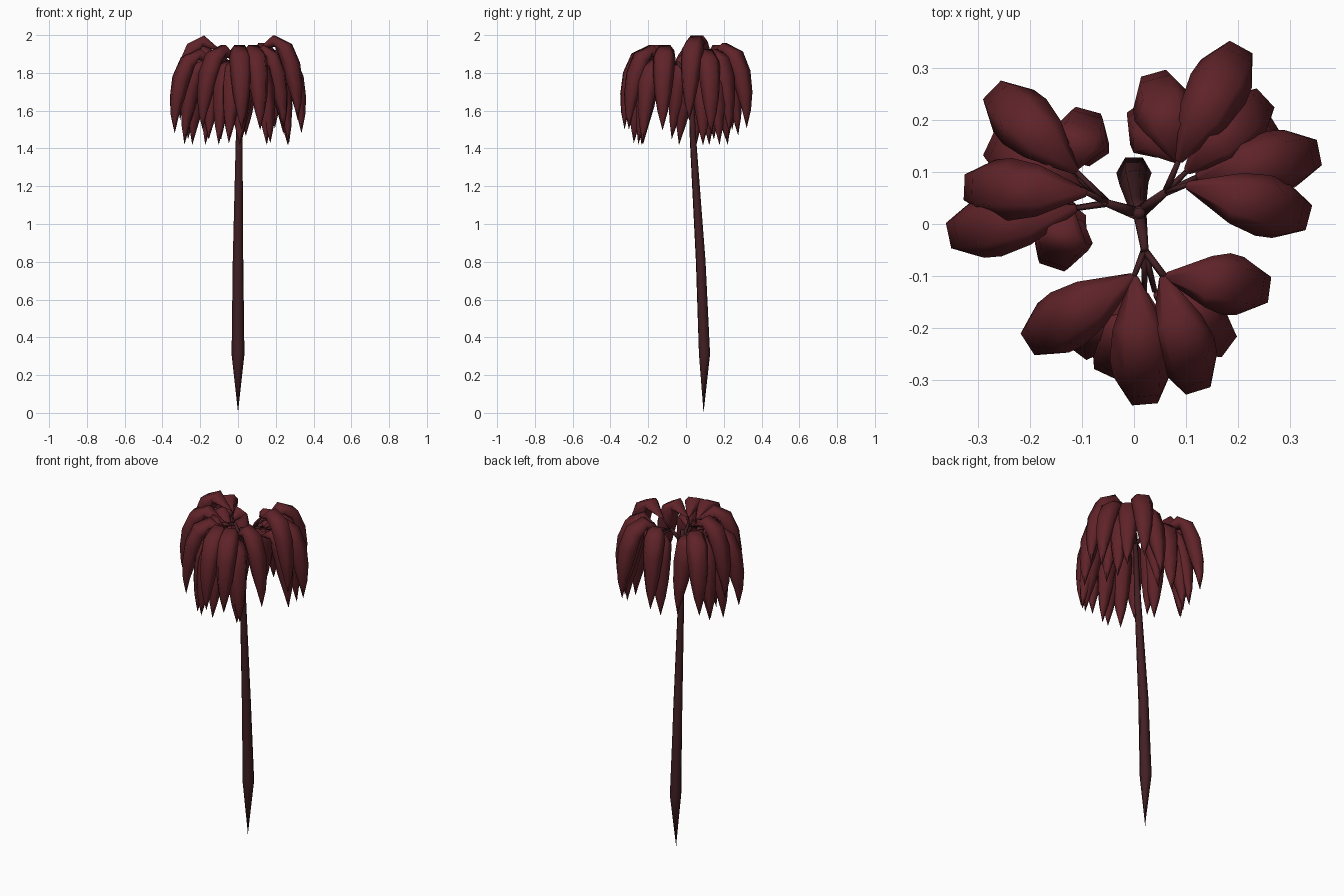
import bpy, math
from mathutils import Vector

if "Cube" in bpy.data.objects:
    bpy.data.objects.remove(bpy.data.objects["Cube"])


def material(name, col):
    m = bpy.data.materials.new(name)
    m.diffuse_color = (*col, 1)
    m.use_nodes = True
    m.node_tree.nodes["Principled BSDF"].inputs["Base Color"].default_value = m.diffuse_color
    return m


leaf_mat = material("dark_red_leaf", (0.115, 0.017, 0.022))
bark_mat = material("dark_bark", (0.055, 0.014, 0.017))


def make(name, verts, faces, mat):
    me = bpy.data.meshes.new(name)
    me.from_pydata(verts, [], faces)
    me.materials.append(mat)
    ob = bpy.data.objects.new(name, me)
    bpy.context.collection.objects.link(ob)
    for p in me.polygons:
        p.use_smooth = True
    return ob


def tube(name, path, radii, n=6):
    verts, faces = [], []
    pts = [Vector(p) for p in path]
    for i, p in enumerate(pts):
        d = (pts[min(i + 1, len(pts) - 1)] - pts[max(i - 1, 0)]).normalized()
        q = d.to_track_quat('Z', 'Y')
        for k in range(n):
            a = 2 * math.pi * k / n
            verts.append(p + q @ Vector((math.cos(a), math.sin(a), 0)) * radii[i])
    for i in range(len(pts) - 1):
        for k in range(n):
            j = (k + 1) % n
            faces.append((i*n + k, i*n + j, i*n + n + j, i*n + n + k))
    faces += [tuple(range(n))[::-1], tuple(range(len(verts) - n, len(verts)))]
    return make(name, verts, faces, bark_mat)


# Drooping pod-like leaf: fraction outward, height, half width, depth
PROFILE = [(0, 0, .008, .006), (.38, 1, .05, .06), (.77, .45, .06, .085),
           (.96, -.07, .056, .09), (1.02, -.19, .045, .075),
           (1, -.29, .028, .042), (.92, -.39, .001, 0)]
RING = [(-1, .55), (-.55, .05), (.55, .05), (1, .55), (.5, 1), (-.5, 1)]


def leaf(name, bx, by, ox, oy, top, base, drop=1.0):
    b = Vector((bx, by, base))
    out = Vector((ox - bx, oy - by, 0))
    out += out.normalized() * .01
    side = Vector((-out.y, out.x, 0)).normalized()
    mid = []
    for f, h, w, a in PROFILE:
        z = h * (top - base) if h >= 0 else h * drop
        mid.append(b + out * f + Vector((0, 0, z)))
    verts, faces = [], []
    n = len(RING)
    for i, (f, h, w, a) in enumerate(PROFILE):
        t = (mid[min(i + 1, len(mid) - 1)] - mid[max(i - 1, 0)]).normalized()
        under = side.cross(t).normalized()
        for s, d in RING:
            verts.append(mid[i] + side * w * s + under * a * d)
    for i in range(len(PROFILE) - 1):
        for k in range(n):
            j = (k + 1) % n
            faces.append((i*n + k, i*n + n + k, i*n + n + j, i*n + j))
    make(name, verts, faces, leaf_mat)


# Trunk with pointed root
tube("trunk", [(0, .093, 0), (0, .098, .31), (0, .078, .8), (.006, .037, 1.45), (.01, .02, 1.85)],
     [.001, .034, .028, .018, .012])

# Three boughs: fork point, then leaves as base x, y, outer x, y, top z
BOUGHS = {
    "right": ((.06, .06), [
        (.10, .075, .325, .015, 2.0), (.085, .12, .20, .33, 1.96), (.085, .12, .04, .28, 1.92),
        (.10, .10, .245, .235, 1.93), (.12, .09, .345, .135, 1.93)]),
    "left": ((-.05, .04), [
        (-.09, .06, -.315, .07, 2.0), (-.11, .10, -.265, .25, 1.95), (-.11, .03, -.345, -.02, 1.93),
        (-.12, .10, -.09, .21, 1.90), (-.12, .03, -.155, -.075, 1.90), (-.10, .07, -.27, .15, 1.90)]),
    "front": ((.02, -.05), [
        (0, -.10, -.195, -.225, 1.95), (0, -.10, .02, -.335, 1.95), (.055, -.10, .12, -.31, 1.95),
        (.06, -.10, .25, -.125, 1.95), (.02, -.13, -.05, -.28, 1.88), (.04, -.13, .175, -.23, 1.88)]),
}
for side, (fork, leaves) in BOUGHS.items():
    tube(side + "_bough", [(.01, .02, 1.78), (*fork, 1.86)], [.014, .008], 5)
    for i, (bx, by, ox, oy, top) in enumerate(leaves):
        base = top - .08
        tube(f"{side}_stem_{i}", [(*fork, 1.85), (bx, by, base)], [.007, .005], 4)
        leaf(f"{side}_leaf_{i}", bx, by, ox, oy, top, base, .95)
        # Smaller leaf tucked under each second upper leaf
        if i in (0, 2, 4):
            turn = .35 if side != "left" else -.35
            c, s = math.cos(turn), math.sin(turn)
            dx, dy = (ox - bx) * .75, (oy - by) * .75
            leaf(f"{side}_under_leaf_{i}", bx, by, bx + dx*c - dy*s, by + dx*s + dy*c, 1.87, 1.81)
